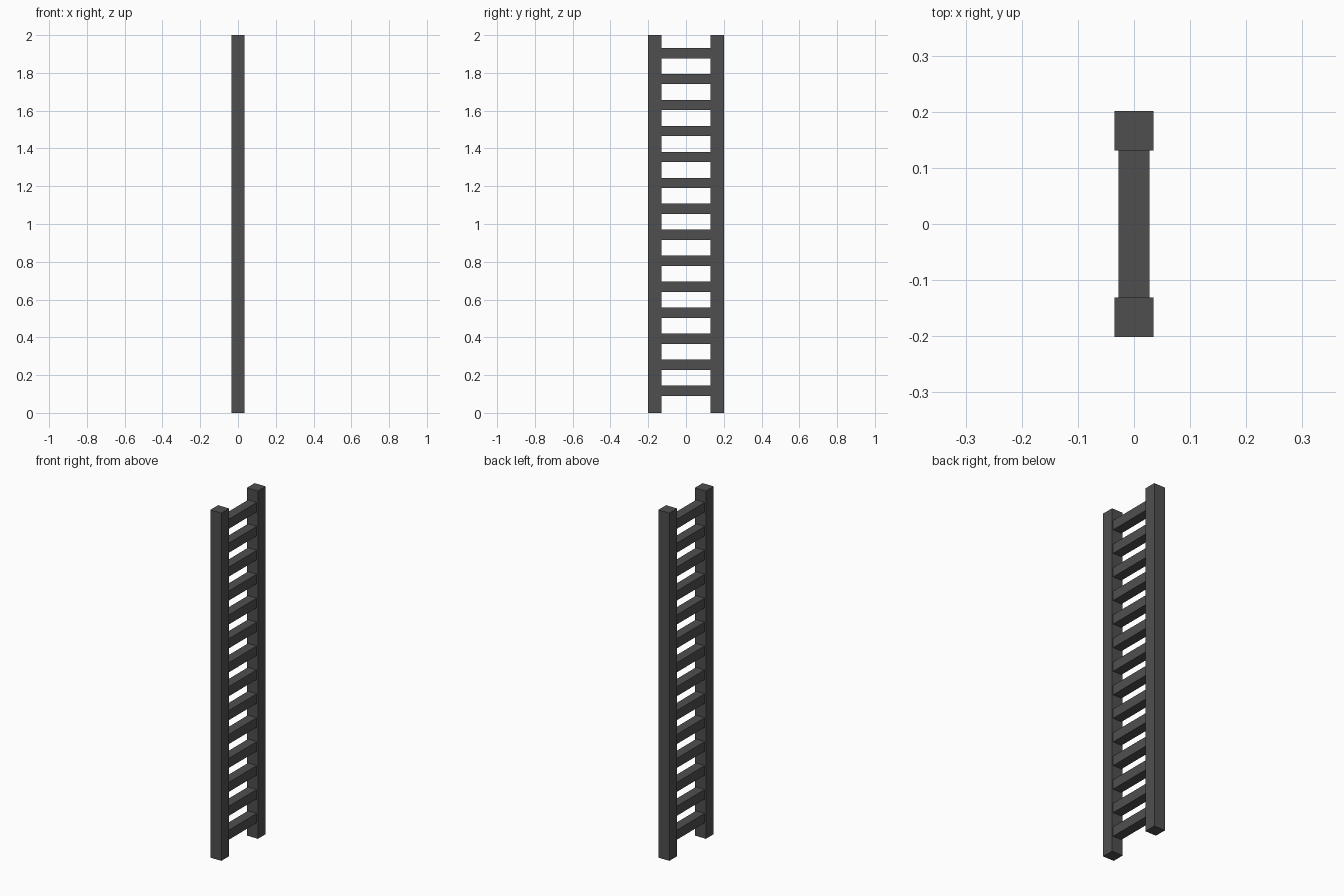
import bpy

if "Cube" in bpy.data.objects:
    bpy.data.objects.remove(bpy.data.objects["Cube"])

# Single dark grey material
grey = bpy.data.materials.new("dark_grey")
grey.diffuse_color = (0.078, 0.078, 0.078, 1)
grey.use_nodes = True
grey.node_tree.nodes["Principled BSDF"].inputs["Base Color"].default_value = grey.diffuse_color


def box(name, center, size):
    bpy.ops.mesh.primitive_cube_add(size=1, location=center)
    ob = bpy.context.object
    ob.name = name
    ob.scale = size
    bpy.ops.object.transform_apply(location=False, rotation=False, scale=True)
    ob.data.materials.append(grey)
    return ob


HEIGHT, RAIL, HALF_WIDTH = 2.0, 0.07, 0.201
RUNG, RUNG_COUNT = 0.055, 14
FIRST, LAST = 0.117, 1.905

# Two upright side rails
rail_y = HALF_WIDTH - RAIL / 2
for side, label in ((-1, "front"), (1, "back")):
    box(f"{label}_rail", (0, side * rail_y, HEIGHT / 2), (RAIL, RAIL, HEIGHT))

# Evenly spaced square rungs, ending inside the rails
step = (LAST - FIRST) / (RUNG_COUNT - 1)
for i in range(RUNG_COUNT):
    box(f"rung_{i + 1}", (0, 0, FIRST + i * step), (RUNG, 2 * rail_y, RUNG))
